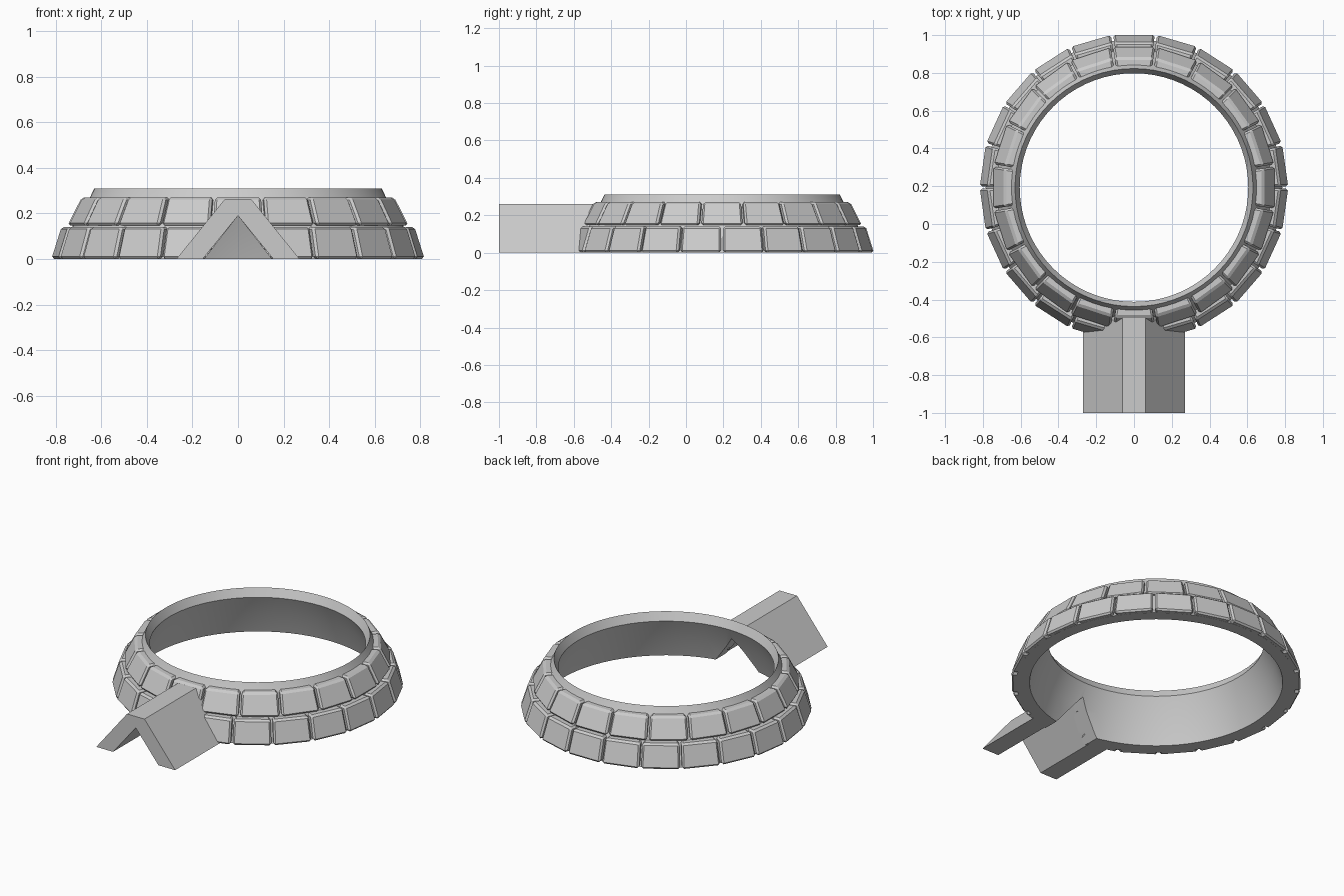
import bpy, bmesh, math
from mathutils import Matrix, Vector

cube = bpy.data.objects.get("Cube")
if cube:
    bpy.data.objects.remove(cube, do_unlink=True)

CENTRE_Y = 0.193

grey = bpy.data.materials.new("stone_grey")
grey.use_nodes = True
grey.diffuse_color = (0.6, 0.6, 0.6, 1)
grey.node_tree.nodes["Principled BSDF"].inputs["Base Color"].default_value = grey.diffuse_color


def make_object(name, bm):
    bmesh.ops.recalc_face_normals(bm, faces=bm.faces)
    mesh = bpy.data.meshes.new(name)
    bm.to_mesh(mesh)
    bm.free()
    mesh.materials.append(grey)
    obj = bpy.data.objects.new(name, mesh)
    bpy.context.collection.objects.link(obj)
    return obj


def prism(name, outline, y_front, back_at):
    """Extrude an (x, z) outline along y; back_at gives the back y at a height."""
    bm = bmesh.new()
    front = [bm.verts.new((x, y_front, z)) for x, z in outline]
    back = [bm.verts.new((x, back_at(z), z)) for x, z in outline]
    bm.faces.new(front)
    bm.faces.new(back[::-1])
    for i in range(len(outline)):
        j = (i + 1) % len(outline)
        bm.faces.new((front[i], back[i], back[j], front[j]))
    return make_object(name, bm)


# Doorway cutter
doorway = prism("doorway_cutter", [(-0.155, -0.01), (0.155, -0.01), (0, 0.19)],
                -1.1, lambda z: -0.2)
doorway.hide_render = True
doorway.hide_viewport = True


def cut_doorway(obj):
    mod = obj.modifiers.new("doorway", 'BOOLEAN')
    mod.operation = 'DIFFERENCE'
    mod.object = doorway
    mod.solver = 'EXACT'


def block_row(name, count, low, high, depth, gap=0.012):
    """Ring of flat-faced blocks; low and high are (outer distance, z)."""
    bm = bmesh.new()
    for k in range(count):
        turn = Matrix.Rotation(math.pi / 2 + k * math.tau / count, 4, 'Z')
        corners = []
        for outer, z in (low, high):
            for r in (outer - depth, outer):
                half = r * math.tan(math.pi / count) - gap / 2
                for side in (-1, 1):
                    point = turn @ Vector((r, side * half, z))
                    corners.append(bm.verts.new(point + Vector((0, CENTRE_Y, 0))))
        a, b, c, d, e, f, g, h = corners
        for quad in ((a, b, d, c), (e, g, h, f), (a, e, f, b),
                     (c, d, h, g), (a, c, g, e), (b, f, h, d)):
            bm.faces.new(quad)
    bmesh.ops.recalc_face_normals(bm, faces=bm.faces)
    bmesh.ops.bevel(bm, geom=bm.edges[:], offset=0.011, segments=1,
                    affect='EDGES', profile=0.5)
    obj = make_object(name, bm)
    cut_doorway(obj)


block_row("lower_blocks", 22, (0.812, 0.001), (0.768, 0.141), 0.07)
block_row("upper_blocks", 20, (0.748, 0.147), (0.685, 0.27), 0.06)

# Smooth inner shell with a tilted rim, spun from its wall section
section = [(0.785, 0), (0.725, 0.145), (0.65, 0.268), (0.63, 0.31),
           (0.605, 0.26), (0.665, 0.135), (0.71, 0)]
STEPS = 72
bm = bmesh.new()
rings = []
for s in range(STEPS):
    t = s * math.tau / STEPS
    rings.append([bm.verts.new((r * math.cos(t), CENTRE_Y + r * math.sin(t), z))
                  for r, z in section])
for s in range(STEPS):
    this, after = rings[s], rings[(s + 1) % STEPS]
    for i in range(len(section)):
        j = (i + 1) % len(section)
        bm.faces.new((this[i], after[i], after[j], this[j]))
shell = make_object("shell", bm)
bpy.context.view_layer.objects.active = shell
shell.select_set(True)
bpy.ops.object.shade_smooth_by_angle(angle=math.radians(30))
shell.select_set(False)
cut_doorway(shell)

# Entrance tunnel, its back end leaning with the wall
prism("entrance_tunnel",
      [(-0.27, 0), (-0.06, 0.26), (0.06, 0.26), (0.27, 0), (0.155, 0), (0, 0.19), (-0.155, 0)],
      -1.0, lambda z: -0.53 + 0.35 * z)
